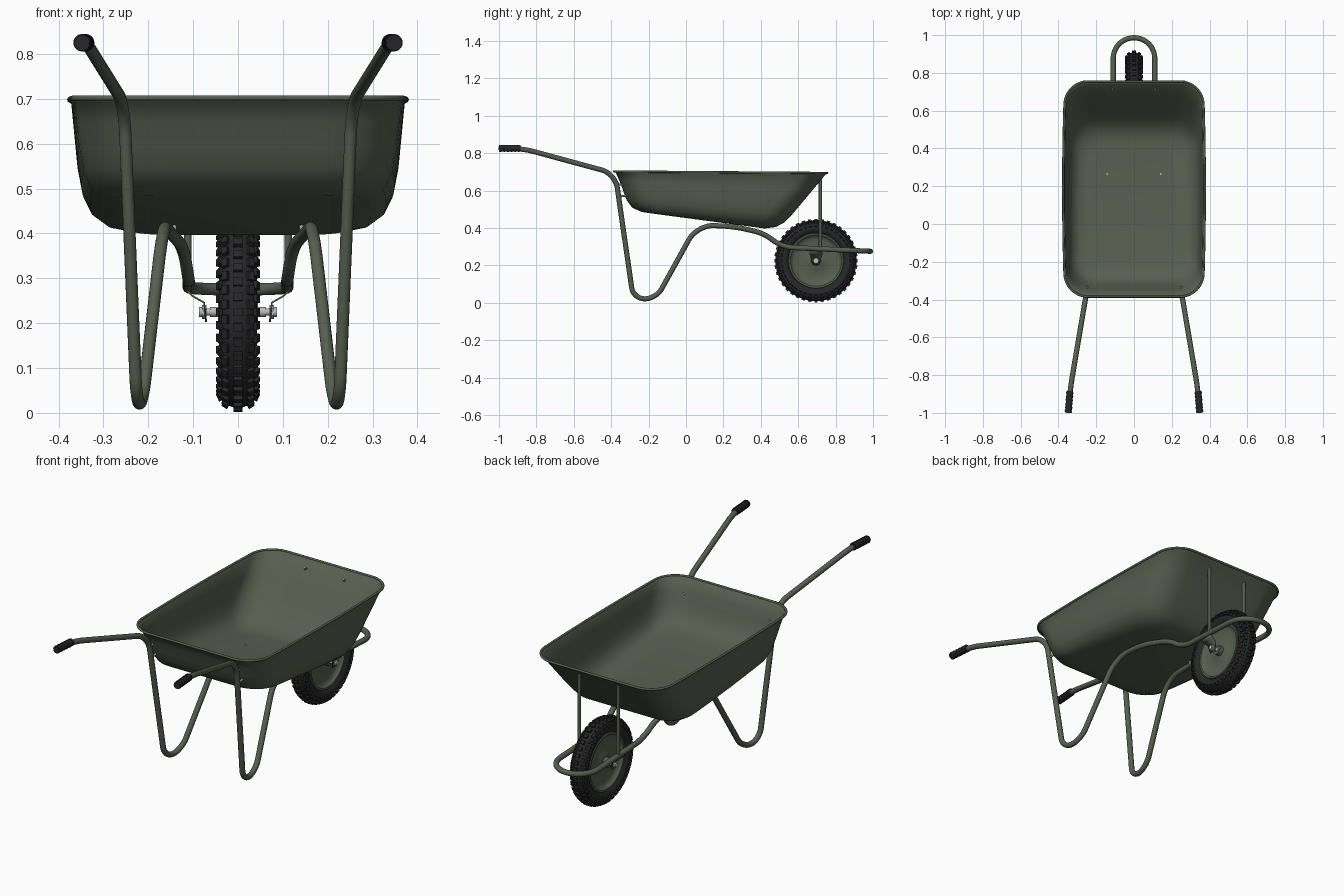
import bpy, bmesh
from math import sin, cos, pi
from mathutils import Vector, Matrix

cube = bpy.data.objects.get("Cube")
if cube:
    bpy.data.objects.remove(cube, do_unlink=True)


def material(name, rgb):
    m = bpy.data.materials.new(name)
    m.use_nodes = True
    m.diffuse_color = (*rgb, 1)
    m.node_tree.nodes["Principled BSDF"].inputs["Base Color"].default_value = (*rgb, 1)
    return m


green = material("olive_green_paint", (0.095, 0.112, 0.08))
rubber = material("black_rubber", (0.02, 0.02, 0.022))
steel = material("pale_steel", (0.5, 0.5, 0.5))


def link(name, data, mat):
    ob = bpy.data.objects.new(name, data)
    bpy.context.collection.objects.link(ob)
    data.materials.append(mat)
    return ob


def mesh_object(name, bm, mat, angle=0.7):
    bmesh.ops.recalc_face_normals(bm, faces=bm.faces)
    me = bpy.data.meshes.new(name)
    bm.to_mesh(me)
    bm.free()
    ob = link(name, me, mat)
    bpy.ops.object.select_all(action="DESELECT")
    ob.select_set(True)
    bpy.context.view_layer.objects.active = ob
    bpy.ops.object.shade_smooth_by_angle(angle=angle)
    return ob


def tube(name, pts, radius, mat, cyclic=False, res=5):
    cu = bpy.data.curves.new(name, "CURVE")
    cu.dimensions = "3D"
    cu.bevel_depth = radius
    cu.bevel_resolution = res
    cu.use_fill_caps = True
    sp = cu.splines.new("POLY")
    sp.points.add(len(pts) - 1)
    for p, co in zip(sp.points, pts):
        p.co = (*co, 1)
    sp.use_cyclic_u = cyclic
    return link(name, cu, mat)


def fillet(path, steps=10):
    """Round each corner (x, y, z, bend length) of a path."""
    pts = [Vector(p[:3]) for p in path]
    out = [pts[0]]
    for i in range(1, len(pts) - 1):
        c, f = pts[i], path[i][3]
        a = c + (pts[i - 1] - c).normalized() * f
        b = c + (pts[i + 1] - c).normalized() * f
        ha, hb = a.lerp(c, 0.55), b.lerp(c, 0.55)
        for k in range(steps + 1):
            t = k / steps
            s = 1 - t
            out.append(a * s**3 + ha * 3 * s * s * t + hb * 3 * s * t * t + b * t**3)
    out.append(pts[-1])
    return out


def cylinder(name, a, b, radius, mat, sides=20):
    a, b = Vector(a), Vector(b)
    d = b - a
    mat4 = Matrix.Translation((a + b) / 2) @ d.to_track_quat("Z", "Y").to_matrix().to_4x4()
    bm = bmesh.new()
    bmesh.ops.create_cone(bm, cap_ends=True, segments=sides, radius1=radius,
                          radius2=radius, depth=d.length, matrix=mat4)
    return mesh_object(name, bm, mat)


def loft(bm, rings):
    rows = [[bm.verts.new(p) for p in r] for r in rings]
    for r, s in zip(rows, rows[1:]):
        for i in range(len(r)):
            j = (i + 1) % len(r)
            bm.faces.new((r[i], r[j], s[j], s[i]))
    return rows


# Tray: rounded rectangles stacked from the floor to the rim
def tray_ring(y0, z0, y1, z1, half, rad):
    ym, hy = (y0 + y1) / 2, (y1 - y0) / 2
    corners = []
    for q, (sx, sy) in enumerate(((1, 1), (-1, 1), (-1, -1), (1, -1))):
        for k in range(9):
            a = (q + k / 8) * pi / 2
            corners.append((sx * (half - rad) + rad * cos(a), ym + sy * (hy - rad) + rad * sin(a)))
    flat = []
    for i, p in enumerate(corners):
        n = corners[(i + 1) % len(corners)]
        cuts = 8 if i % 9 == 8 else 1
        flat += [(p[0] + (n[0] - p[0]) * k / cuts, p[1] + (n[1] - p[1]) * k / cuts) for k in range(cuts)]
    ring = []
    for x, y in flat:
        t = (y - ym) / hy
        ring.append(Vector((x * (1 + 0.03 * (1 - t * t)), y, z0 + (z1 - z0) * (t + 1) / 2)))
    return ring


levels = [
    (-0.18, 0.480, 0.42, 0.400, 0.24, 0.08),
    (-0.235, 0.488, 0.48, 0.408, 0.285, 0.10),
    (-0.285, 0.510, 0.525, 0.432, 0.318, 0.12),
    (-0.315, 0.550, 0.56, 0.468, 0.336, 0.13),
    (-0.333, 0.600, 0.60, 0.515, 0.345, 0.13),
    (-0.352, 0.650, 0.675, 0.605, 0.352, 0.125),
    (-0.372, 0.695, 0.742, 0.685, 0.358, 0.12),
    (-0.385, 0.702, 0.755, 0.694, 0.364, 0.12),
]
rings = [tray_ring(*l) for l in levels]
bm = bmesh.new()
rows = loft(bm, rings)
bm.faces.new(rows[0])
tray = mesh_object("tray", bm, green, 1.0)
solid = tray.modifiers.new("thickness", "SOLIDIFY")
solid.thickness = 0.006
solid.offset = 0
tube("tray_rolled_rim", rings[-1], 0.006, green, cyclic=True, res=3)

# Frame: one bent tube running handle, leg, hoop, leg, handle
half = [
    (0.347, -0.99, 0.825, 0), (0.338, -0.875, 0.825, 0.06), (0.254, -0.378, 0.69, 0.075),
    (0.226, -0.282, 0.021, 0.06), (0.213, -0.160, 0.021, 0.06), (0.167, 0.06, 0.417, 0.09),
    (0.155, 0.26, 0.407, 0.06), (0.122, 0.42, 0.370, 0.05), (0.11, 0.51, 0.298, 0.06),
    (0.11, 0.986, 0.275, 0.109),
]
path = half + [(-x, y, z, f) for x, y, z, f in reversed(half)]
tube("frame_tube", fillet(path), 0.0138, green)

# Tyre, wheel disc and tread, all turned about the axle
AXLE = Vector((0, 0.695, 0.225))


def around(x, r, a):
    return AXLE + Vector((x, r * cos(a), r * sin(a)))


def revolve(name, profile, mat, seg=64):
    bm = bmesh.new()
    loft(bm, [[around(x, r, 2 * pi * i / seg) for i in range(seg)] for x, r in profile])
    bmesh.ops.remove_doubles(bm, verts=bm.verts, dist=0.0001)
    return mesh_object(name, bm, mat)


tyre = [(0.042 * cos(a), 0.176 + 0.038 * sin(a)) for a in [2 * pi * i / 20 for i in range(21)]]
revolve("tyre", tyre, rubber)
side = [(0.028, 0.148), (0.034, 0.146), (0.033, 0.137), (0.022, 0.130), (0.015, 0.115),
        (0.015, 0.060), (0.021, 0.045), (0.024, 0.026), (0.045, 0.024), (0.045, 0.008)]
revolve("wheel_disc", [(-x, r) for x, r in reversed(side)] + side, green)

bm = bmesh.new()
COUNT = 40
# tread rows: sideways place, radius, tilt, block size, stagger
for x, r, tilt, size, stagger in ((0, 0.216, 0, (0.020, 0.018, 0.014), 0),
                                  (0.027, 0.207, 0.55, (0.014, 0.020, 0.014), 0.5),
                                  (0.040, 0.190, 1.15, (0.016, 0.018, 0.012), 0)):
    for s in ((1, -1) if x else (1,)):
        for i in range(COUNT):
            a = 2 * pi * (i + stagger) / COUNT
            m = (Matrix.Translation(around(s * x, r, a)) @ Matrix.Rotation(a - pi / 2, 4, "X")
                 @ Matrix.Rotation(s * tilt, 4, "Y") @ Matrix.Diagonal((*size, 1)))
            bmesh.ops.create_cube(bm, size=1, matrix=m)
mesh_object("tyre_tread", bm, rubber, 0.3)

# Axle
cylinder("axle", around(-0.084, 0, 0), around(0.084, 0, 0), 0.008, steel)

for s, label in ((1, "left"), (-1, "right")):
    # Handle grip with ribs
    end, start = Vector((s * 0.348, -1, 0.825)), Vector((s * 0.339, -0.885, 0.825))
    cylinder(label + "_grip", end, start, 0.0175, rubber)
    for k in range(6):
        p = end.lerp(start, 0.04 + k * 0.17)
        cylinder(label + "_grip_rib", p, p + (start - end) * 0.07, 0.0195, rubber)

    # Axle nuts and spacer
    cylinder(label + "_axle_nut", around(s * 0.07, 0, 0), around(s * 0.08, 0, 0), 0.016, steel, 6)
    cylinder(label + "_axle_cap", around(s * 0.078, 0, 0), around(s * 0.087, 0, 0), 0.011, steel)
    cylinder(label + "_axle_spacer", around(s * 0.045, 0, 0), around(s * 0.062, 0, 0), 0.011, steel)

    # Bent bracket plate hanging from the hoop to the axle
    bm = bmesh.new()
    strip = [(0.112, 0.274, 0.035), (0.100, 0.262, 0.035), (0.074, 0.247, 0.03), (0.069, 0.203, 0.018)]
    pairs = [[bm.verts.new((s * x, AXLE.y + d * w, z)) for d in (-1, 1)] for x, z, w in strip]
    for p, q in zip(pairs, pairs[1:]):
        bm.faces.new((p[0], p[1], q[1], q[0]))
    plate = mesh_object(label + "_axle_bracket", bm, green, 0.3)
    plate.modifiers.new("thickness", "SOLIDIFY").thickness = 0.004

    # Upright strut from the hoop to the front of the tray
    cylinder(label + "_front_strut", (s * 0.112, 0.718, 0.28), (s * 0.112, 0.718, 0.66), 0.0085, green)

    # Bolts through the tray and frame
    for y, z in ((-0.345, 0.632), (-0.333, 0.57)):
        cylinder(label + "_rear_bolt", (s * 0.249, y - 0.027, z), (s * 0.249, y + 0.016, z), 0.005, steel, 12)
    cylinder(label + "_floor_bolt", (s * 0.142, 0.265, 0.40), (s * 0.142, 0.265, 0.428), 0.005, steel, 12)
    cylinder(label + "_front_bolt", (s * 0.112, 0.725, 0.648), (s * 0.112, 0.708, 0.664), 0.005, steel, 12)
